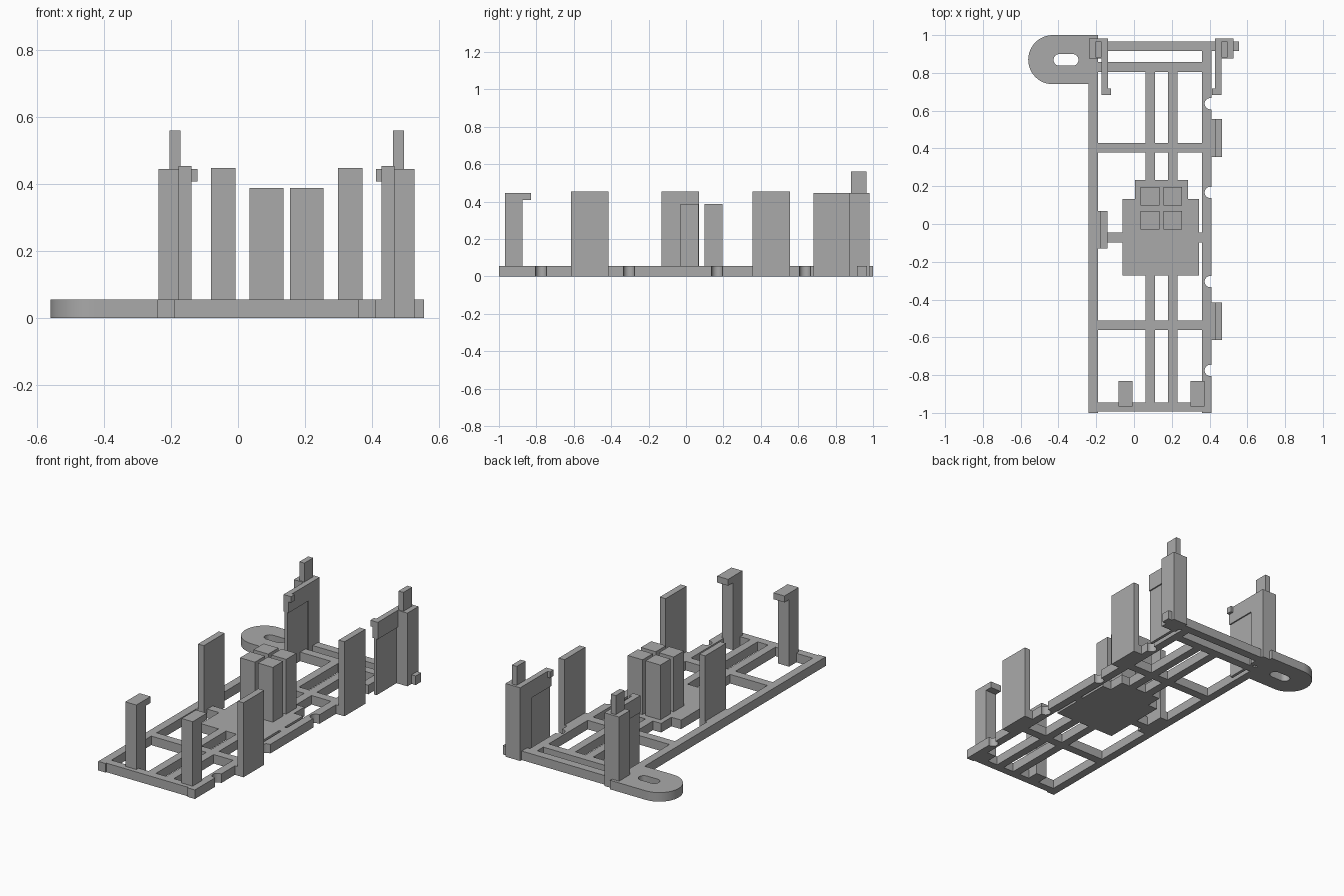
import bpy

if "Cube" in bpy.data.objects:
    bpy.data.objects.remove(bpy.data.objects["Cube"], do_unlink=True)

grey = bpy.data.materials.new("plain grey")
grey.use_nodes = True
grey.diffuse_color = (0.4, 0.4, 0.4, 1)
grey.node_tree.nodes["Principled BSDF"].inputs["Base Color"].default_value = (0.4, 0.4, 0.4, 1)

T = 0.055  # frame thickness


def box(name, x0, x1, y0, y1, z0=0.0, z1=T):
    bpy.ops.mesh.primitive_cube_add(size=1, location=((x0 + x1) / 2, (y0 + y1) / 2, (z0 + z1) / 2))
    ob = bpy.context.object
    ob.name = name
    ob.scale = (x1 - x0, y1 - y0, z1 - z0)
    bpy.ops.object.transform_apply(location=False, rotation=False, scale=True)
    ob.data.materials.append(grey)
    return ob


def disc(name, x, y, r, z0=0.0, z1=T, sides=48):
    bpy.ops.mesh.primitive_cylinder_add(vertices=sides, radius=r, depth=z1 - z0,
                                        location=(x, y, (z0 + z1) / 2))
    ob = bpy.context.object
    ob.name = name
    ob.data.materials.append(grey)
    return ob


def combine(target, others, operation):
    for other in others:
        mod = target.modifiers.new("combine", "BOOLEAN")
        mod.operation = operation
        mod.solver = "EXACT"
        mod.object = other
        bpy.context.view_layer.objects.active = target
        bpy.ops.object.modifier_apply(modifier=mod.name)
        bpy.data.objects.remove(other, do_unlink=True)


# Flat frame: side rails, cross bars, long bars
frame = box("frame", -0.24, -0.19, -1, 1)
bars = [box("right_rail", 0.36, 0.41, -1, 0.95),
        box("front_bar", -0.22, 0.39, -0.993, -0.945),
        box("back_bar", -0.22, 0.555, 0.915, 0.967),
        box("left_link", -0.22, 0, -0.097, -0.045),
        box("right_link", 0.3, 0.38, -0.097, -0.045),
        box("centre_plate", -0.06, 0.345, -0.272, 0.133),
        box("centre_plate_step", 0.005, 0.285, 0, 0.232)]
for y in (-0.562, 0.378, 0.805):
    bars.append(box("cross_bar", -0.22, 0.38, y, y + 0.052))
for x in (0.06, 0.18):
    bars.append(box("long_bar", x, x + 0.05, -0.97, 0.83))

# Rounded mounting ear
bars += [box("ear", -0.43, -0.22, 0.74, 1), disc("ear_end", -0.43, 0.87, 0.13)]
combine(frame, bars, "UNION")

# Ear slot and rail notches
cuts = [box("slot_cutter", -0.395, -0.325, 0.838, 0.9, -0.1, 0.2)]
cuts += [disc("slot_cutter", x, 0.869, 0.031, -0.1, 0.2, 32) for x in (-0.395, -0.325)]
cuts += [disc("notch_cutter", 0.404, y, 0.03, -0.1, 0.2, 32) for y in (-0.775, -0.305, 0.167, 0.637)]
combine(frame, cuts, "DIFFERENCE")
bpy.context.view_layer.objects.active = frame
frame.select_set(True)
bpy.ops.object.shade_smooth_by_angle()

# Four centre blocks
for x in (0.035, 0.155):
    for y in (-0.03, 0.098):
        box("centre_block", x, x + 0.1, y, y + 0.098, T, 0.388)

# Upright side plates with foot tabs
for x, y in ((-0.178, -0.13), (0.428, -0.615), (0.428, 0.356)):
    box("side_plate", x, x + 0.039, y, y + 0.2, 0, 0.453)
    box("side_plate_foot", x - 0.02, x, y, y + 0.2)

# Front hooked posts
for x in (-0.081, 0.298):
    box("front_post", x, x + 0.074, -0.967, -0.875, 0, 0.447)
    box("front_hook", x, x + 0.074, -0.875, -0.83, 0.408, 0.447)

# Back corner posts with pin, arm and inward hook
for x_post, x_arm, x_pin, x_hook in ((-0.237, -0.172, -0.204, -0.138), (0.428, 0.428, 0.462, 0.412)):
    box("back_post", x_post, x_post + 0.099, 0.875, 0.982, 0, 0.445)
    box("back_pin", x_pin, x_pin + 0.033, 0.882, 0.966, 0.445, 0.56)
    box("arm_top", x_arm, x_arm + 0.034, 0.683, 0.875, 0.342, 0.445)
    box("arm_panel", x_arm + 0.008, x_arm + 0.026, 0.683, 0.875, 0, 0.342)
    box("arm_hook", x_hook, x_hook + 0.017, 0.683, 0.718, 0.408, 0.445)
